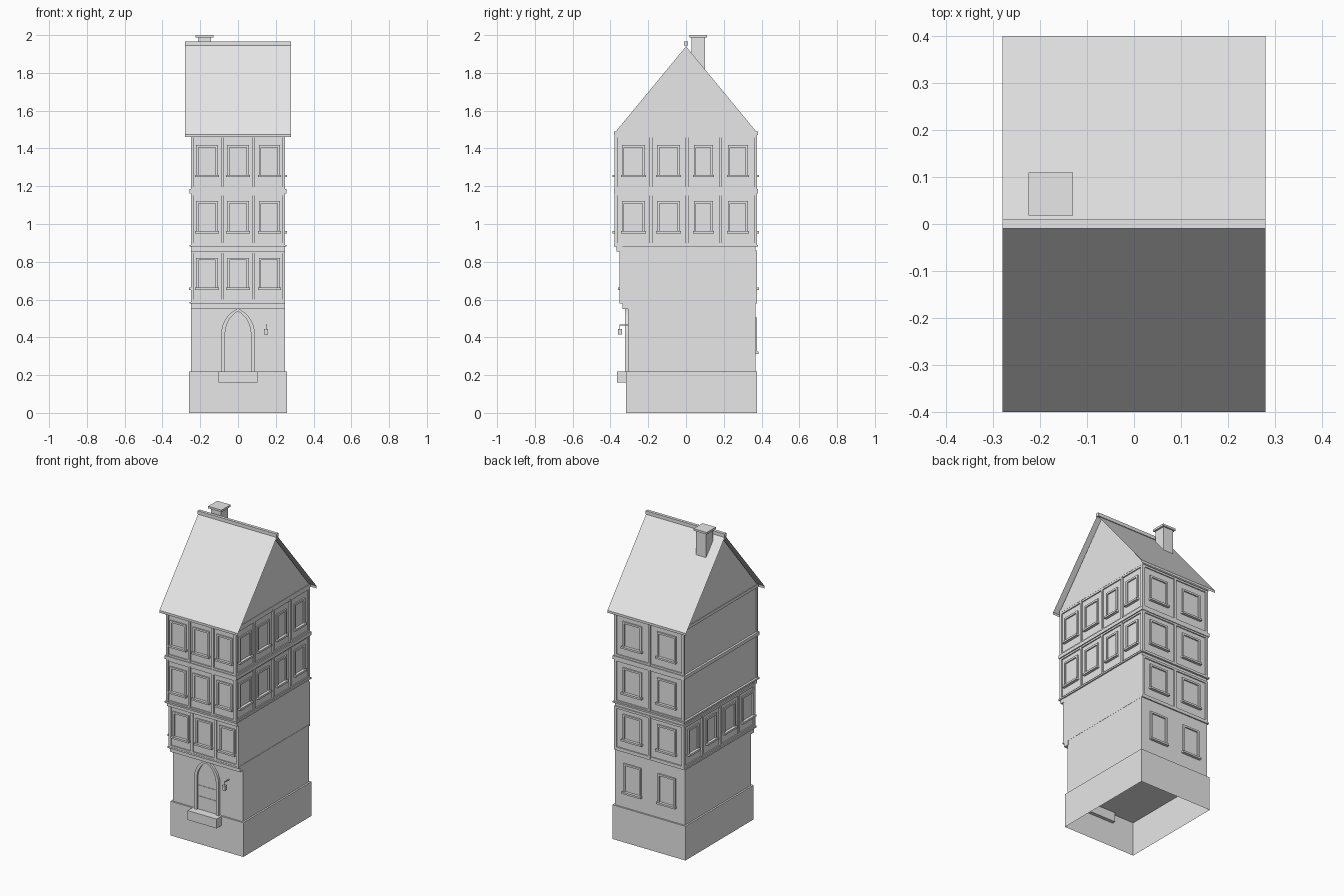
import bpy, bmesh, math
from mathutils import Vector

cube = bpy.data.objects.get("Cube")
if cube:
    bpy.data.objects.remove(cube, do_unlink=True)

grey = bpy.data.materials.new("plain_grey")
grey.use_nodes = True
grey.diffuse_color = (0.8, 0.8, 0.8, 1)
grey.node_tree.nodes["Principled BSDF"].inputs["Base Color"].default_value = (0.8, 0.8, 0.8, 1)


def finish(name, bm):
    mesh = bpy.data.meshes.new(name)
    bm.to_mesh(mesh)
    bm.free()
    mesh.materials.append(grey)
    obj = bpy.data.objects.new(name, mesh)
    bpy.context.collection.objects.link(obj)
    return obj


def add_box(bm, x, y, z):
    verts = bmesh.ops.create_cube(bm, size=1)["verts"]
    for v in verts:
        v.co = Vector([(r[0] + r[1]) / 2 + c * abs(r[1] - r[0]) for r, c in zip((x, y, z), v.co)])
    return verts


def box(name, x, y, z):
    bm = bmesh.new()
    add_box(bm, x, y, z)
    return finish(name, bm)


def prism(name, outline, start, end, axis):
    """Extrude an outline along x (outline is y, z) or y (outline is x, z)."""
    bm = bmesh.new()
    place = (lambda p, d: (d, *p)) if axis == "x" else (lambda p, d: (p[0], d, p[1]))
    a = [bm.verts.new(place(p, start)) for p in outline]
    b = [bm.verts.new(place(p, end)) for p in outline]
    bm.faces.new(a)
    bm.faces.new(b[::-1])
    n = len(a)
    for i in range(n):
        bm.faces.new((a[i], b[i], b[(i + 1) % n], a[(i + 1) % n]))
    bmesh.ops.recalc_face_normals(bm, faces=bm.faces)
    return finish(name, bm)


def board(bm, side, plane, u, z, depth):
    """Add a flat board standing out from one wall."""
    out = -1 if side in ("front", "right") else 1
    span = (plane - out * 0.004, plane + out * depth)
    if side in ("front", "back"):
        add_box(bm, u, span, z)
    else:
        add_box(bm, span, u, z)


def window(name, side, plane, u0, u1, z0, z1):
    bm = bmesh.new()
    t = 0.012
    for u in ((u0, u0 + t), (u1 - t, u1)):
        board(bm, side, plane, u, (z0, z1), 0.008)
    board(bm, side, plane, (u0 + t, u1 - t), (z1 - t, z1), 0.008)
    board(bm, side, plane, (u0 - 0.005, u1 + 0.005), (z0 - 0.004, z0 + 0.008), 0.018)
    finish(name, bm)


def timber_floor(name, side, plane, u0, u1, z0, z1, posts, windows):
    """Frame one storey with rails and posts, then hang its windows."""
    bm = bmesh.new()
    t = 0.008
    for u in [u0 + t] + posts + [u1 - t]:
        board(bm, side, plane, (u - t, u + t), (z0, z1), 0.008)
    board(bm, side, plane, (u0, u1), (z1 - 0.014, z1), 0.007)
    board(bm, side, plane, (u0, u1), (z0, z0 + 0.014), 0.007)
    finish(name + "_timber", bm)
    for i, (a, b) in enumerate(windows):
        window(f"{name}_window_{i + 1}", side, plane, a, b, z0 + 0.07, z0 + 0.236)


# Plinth, open underneath
bm = bmesh.new()
add_box(bm, (-0.26, 0.26), (-0.317, 0.377), (0, 0.22))
bm.normal_update()
bmesh.ops.delete(bm, geom=[f for f in bm.faces if f.normal.z < -0.5], context="FACES_ONLY")
finish("plinth", bm)

# Wall storeys, stepping forward as they rise
box("ground_wall", (-0.249, 0.249), (-0.307, 0.367), (0.22, 0.58))
box("first_wall", (-0.242, 0.248), (-0.343, 0.368), (0.58, 0.885))
box("upper_wall", (-0.242, 0.242), (-0.371, 0.368), (0.885, 1.485))

# Ledges under the stepped storeys
box("ground_ledge", (-0.25, 0.25), (-0.337, -0.3), (0.55, 0.58))
box("first_ledge", (-0.25, 0.25), (-0.367, -0.335), (0.855, 0.885))
box("first_floor_band", (-0.256, 0.25), (-0.352, 0.375), (0.578, 0.588))
box("second_floor_band", (-0.256, 0.256), (-0.382, 0.38), (0.88, 0.89))
box("third_floor_band", (-0.256, 0.256), (-0.382, 0.38), (1.162, 1.184))
box("eaves_band", (-0.25, 0.25), (-0.38, 0.38), (1.47, 1.49))

# Timber framing and windows
front_windows = [(-0.222, -0.106), (-0.058, 0.058), (0.111, 0.222)]
side_windows = [(-0.339, -0.217), (-0.153, -0.032), (0.042, 0.143), (0.222, 0.328)]
back_windows = [(-0.19, -0.055), (0.055, 0.19)]
side_posts = [-0.185, 0.005, 0.183]
storeys = [("first", 0.585, 0.86), ("second", 0.885, 1.165), ("third", 1.182, 1.472)]
for label, z0, z1 in storeys:
    low = label == "first"
    timber_floor(label + "_front", "front", -0.343 if low else -0.371, -0.248, 0.248,
                 z0, z1, [-0.083, 0.083], front_windows)
    timber_floor(label + "_back", "back", 0.368, -0.248, 0.248, z0, z1, [0], back_windows)
    timber_floor(label + "_side", "right" if low else "left", -0.242 if low else 0.242,
                 -0.35 if low else -0.378, 0.375, z0, z1, side_posts, side_windows)
for i, (a, b) in enumerate(back_windows):
    window(f"ground_back_window_{i + 1}", "back", 0.367, a + 0.005, b - 0.005, 0.317, 0.505)


# Pointed doorway
def arch(half, spring, top, steps=8):
    rise = top - spring
    radius = (half * half + rise * rise) / (2 * half)
    sweep = math.asin(rise / radius)
    side = [(half - radius + radius * math.cos(sweep * i / steps),
             spring + radius * math.sin(sweep * i / steps)) for i in range(steps + 1)]
    curve = side + [(-x, z) for x, z in side[-2::-1]]
    return [(half, 0.22)] + curve + [(-half, 0.22)]


outer, inner = arch(0.088, 0.42, 0.553), arch(0.068, 0.42, 0.538)
prism("door_surround", outer + inner[::-1], -0.322, -0.3, "y")
prism("door_panel", inner, -0.31, -0.3, "y")
for i, z in enumerate((0.3, 0.37)):
    box(f"door_rail_{i + 1}", (-0.066, 0.066), (-0.313, -0.308), (z, z + 0.006))
box("door_step", (-0.103, 0.103), (-0.365, -0.295), (0.16, 0.22))

# Hanging lamp beside the door
box("lamp_arm", (0.147, 0.153), (-0.352, -0.3), (0.463, 0.468))
box("lamp_hanger", (0.149, 0.151), (-0.351, -0.349), (0.443, 0.465))
box("lamp_body", (0.138, 0.16), (-0.361, -0.339), (0.415, 0.445))

# Gable block and thin roof sheets with a turned-down eave
prism("gables", [(-0.374, 1.487), (0.374, 1.487), (0, 1.94)], -0.247, 0.247, "x")
bm = bmesh.new()
profile = [(-0.4, 1.46), (-0.4, 1.475), (0, 1.95), (0.4, 1.475), (0.4, 1.46)]
rows = [[bm.verts.new((x, y, z)) for x in (-0.28, 0.28)] for y, z in profile]
for a, b in zip(rows, rows[1:]):
    bm.faces.new((a[0], a[1], b[1], b[0]))
finish("roof", bm)
box("ridge_cap", (-0.28, 0.28), (-0.01, 0.01), (1.945, 1.967))

# Chimney
box("chimney_shaft", (-0.213, -0.142), (0.028, 0.1), (1.8, 1.987))
box("chimney_cap", (-0.225, -0.13), (0.018, 0.11), (1.987, 2.0))
